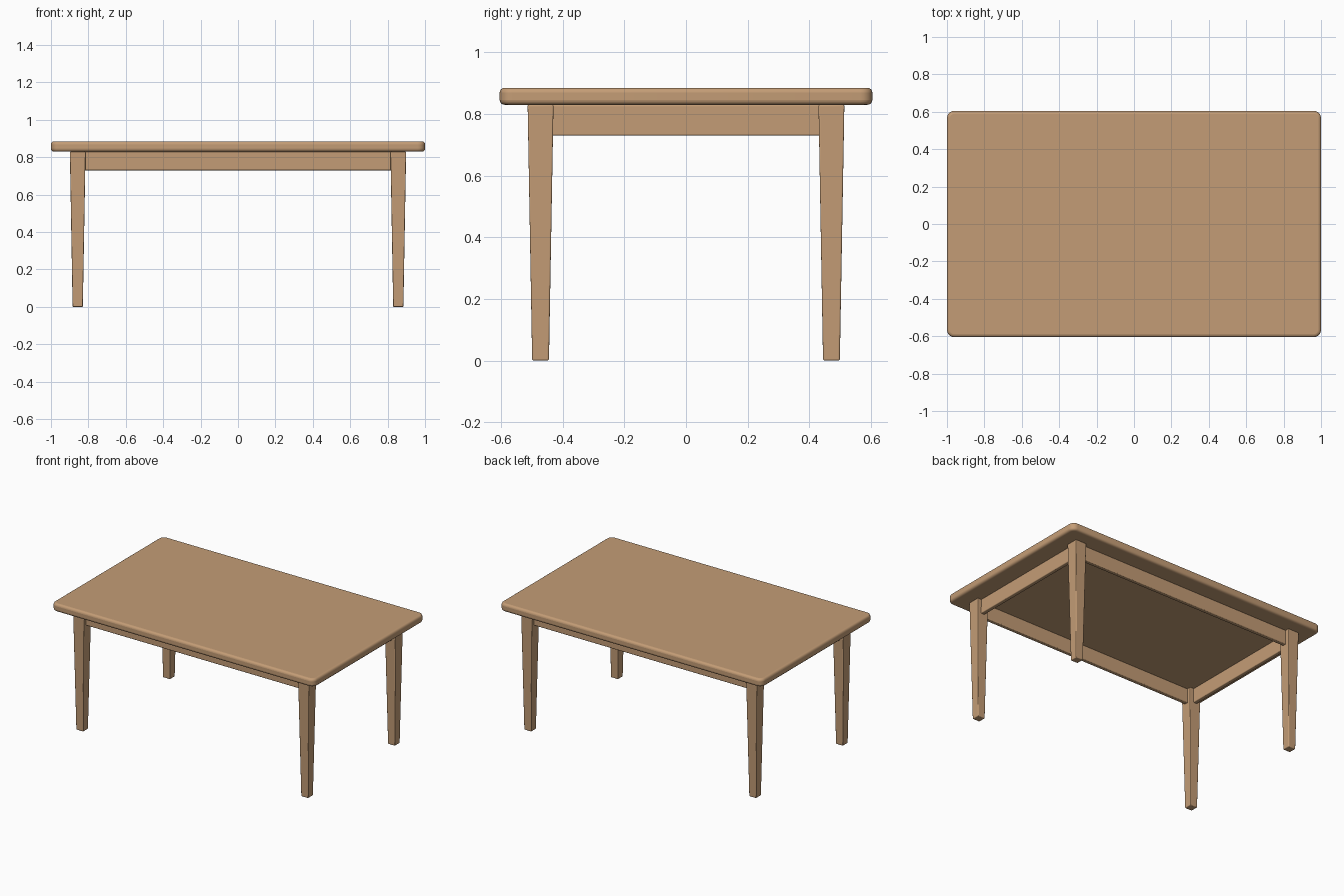
import bpy
import bmesh
import math

cube = bpy.data.objects.get("Cube")
if cube:
    bpy.data.objects.remove(cube, do_unlink=True)

# Single wood colour
wood = bpy.data.materials.new("light_wood")
wood.use_nodes = True
WOOD = (0.55, 0.335, 0.18, 1)
wood.diffuse_color = WOOD
wood.node_tree.nodes["Principled BSDF"].inputs["Base Color"].default_value = WOOD


def block(name, centre, size, bevel, foot=1.0, corner=0.0):
    """Rounded block; foot scales the lower end, corner rounds the upright edges."""
    bm = bmesh.new()
    bmesh.ops.create_cube(bm, size=1)
    for v in bm.verts:
        k = foot if v.co.z < 0 else 1
        v.co.x *= size[0] * k
        v.co.y *= size[1] * k
        v.co.z *= size[2]
    if corner:
        upright = [e for e in bm.edges
                   if abs(e.verts[0].co.z - e.verts[1].co.z) > size[2] / 2]
        bmesh.ops.bevel(bm, geom=upright, offset=corner, segments=6,
                        profile=0.5, affect='EDGES')
    mesh = bpy.data.meshes.new(name)
    bm.to_mesh(mesh)
    bm.free()
    mesh.materials.append(wood)
    obj = bpy.data.objects.new(name, mesh)
    obj.location = centre
    bpy.context.collection.objects.link(obj)

    mod = obj.modifiers.new("rounded_edges", 'BEVEL')
    mod.width = bevel
    mod.segments = 4
    mod.limit_method = 'ANGLE'
    mod.angle_limit = math.radians(40)

    bpy.ops.object.select_all(action='DESELECT')
    obj.select_set(True)
    bpy.context.view_layer.objects.active = obj
    bpy.ops.object.shade_smooth_by_angle(angle=math.radians(35))
    return obj


LEG_X, LEG_Y = 0.857, 0.472
LEG_W, LEG_H = 0.084, 0.83
TOP_H, APRON_H, APRON_T = 0.055, 0.1, 0.028

# Table top with rounded corners
block("table_top", (0, 0, LEG_H + TOP_H / 2), (2, 1.21, TOP_H), 0.016, corner=0.04)

# Tapered legs
for sx, side in ((-1, "right"), (1, "left")):
    for sy, end in ((-1, "front"), (1, "back")):
        block(f"{end}_{side}_leg", (sx * LEG_X, sy * LEG_Y, LEG_H / 2),
              (LEG_W, LEG_W, LEG_H), 0.005, foot=0.65)

# Aprons run between the leg centres
apron_z = LEG_H - APRON_H / 2
for s, end, side in ((-1, "front", "right"), (1, "back", "left")):
    block(f"{end}_apron", (0, s * LEG_Y, apron_z),
          (2 * LEG_X - 0.04, APRON_T, APRON_H), 0.005)
    block(f"{side}_apron", (s * LEG_X, 0, apron_z),
          (APRON_T, 2 * LEG_Y - 0.04, APRON_H), 0.005)
